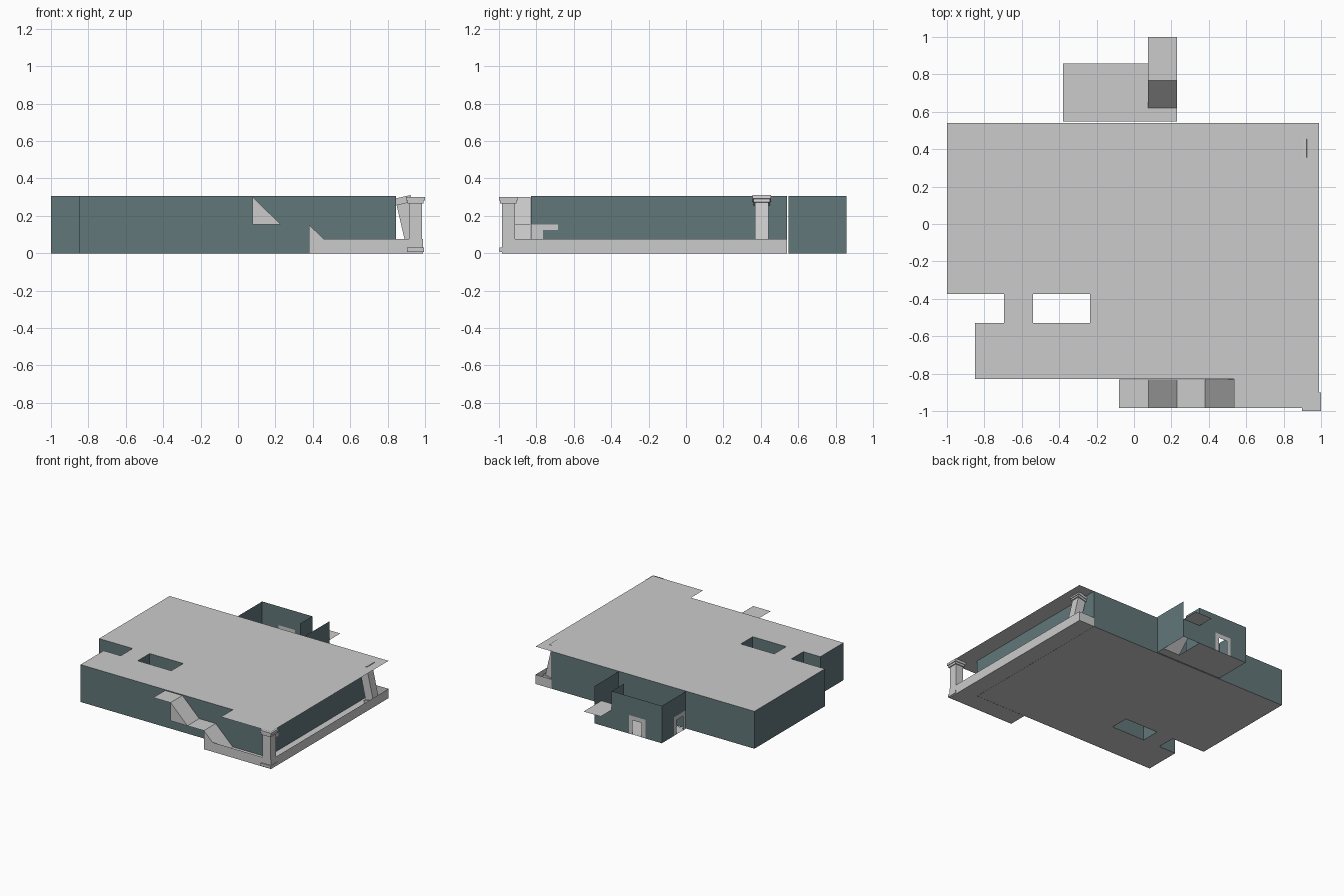
import bpy, bmesh, math
from mathutils import Matrix, Vector

if "Cube" in bpy.data.objects:
    bpy.data.objects.remove(bpy.data.objects["Cube"])


def material(name, rgb):
    m = bpy.data.materials.new(name)
    m.diffuse_color = (*rgb, 1)
    m.use_nodes = True
    m.node_tree.nodes["Principled BSDF"].inputs["Base Color"].default_value = m.diffuse_color
    return m


GREY = material("pale_grey", (0.6, 0.6, 0.6))
TEAL = material("slate_teal", (0.122, 0.184, 0.195))


def finish(name, bm, mat):
    me = bpy.data.meshes.new(name)
    bm.to_mesh(me)
    bm.free()
    me.materials.append(mat)
    ob = bpy.data.objects.new(name, me)
    bpy.context.collection.objects.link(ob)
    return ob


def sheet(name, rects, z, mat=GREY):
    """Flat horizontal sheet made of x0, y0, x1, y1 rectangles."""
    bm = bmesh.new()
    for x0, y0, x1, y1 in rects:
        bm.faces.new([bm.verts.new((x, y, z)) for x, y in
                      ((x0, y0), (x1, y0), (x1, y1), (x0, y1))])
    bmesh.ops.remove_doubles(bm, verts=bm.verts, dist=0.0005)
    return finish(name, bm, mat)


def wall(name, path, z0, z1, mat=TEAL, closed=False):
    """Vertical sheet standing on a plan path."""
    bm = bmesh.new()
    low = [bm.verts.new((x, y, z0)) for x, y in path]
    top = [bm.verts.new((x, y, z1)) for x, y in path]
    n = len(path)
    for i in range(n if closed else n - 1):
        j = (i + 1) % n
        bm.faces.new((low[i], low[j], top[j], top[i]))
    return finish(name, bm, mat)


def prism(name, profile, y0, y1):
    """Solid made from an x-z profile pushed along y."""
    bm = bmesh.new()
    f = bm.faces.new([bm.verts.new((x, y0, z)) for x, z in profile])
    r = bmesh.ops.extrude_face_region(bm, geom=[f])
    vs = [v for v in r["geom"] if isinstance(v, bmesh.types.BMVert)]
    bmesh.ops.translate(bm, verts=vs, vec=(0, y1 - y0, 0))
    bmesh.ops.recalc_face_normals(bm, faces=bm.faces)
    return finish(name, bm, GREY)


H = 0.307   # wall height
M = 0.1525  # half storey

# Floor and roof slabs of the main block, with the notch and light well
main = [(-1, -0.375, 0.99, 0.54), (-0.695, -0.53, -0.54, -0.375),
        (-0.235, -0.53, 0.99, -0.375), (-0.85, -0.83, 0.99, -0.53)]
sheet("floor", main + [(0.38, -0.985, 0.99, -0.83)], 0.001)
sheet("roof", main + [(0.535, -0.985, 0.99, -0.83)], H)

# Outer walls and light well walls
wall("outer_wall", [(-1, 0.54), (-1, -0.375), (-0.695, -0.375), (-0.695, -0.53),
                    (-0.85, -0.53), (-0.85, -0.83), (0.845, -0.83), (0.845, 0.54)],
     0, H, closed=True)
wall("light_well", [(-0.54, -0.53), (-0.54, -0.375), (-0.235, -0.375), (-0.235, -0.53)],
     0, H, closed=True)

# Low parapet round the walkway
wall("parapet", [(0.38, -0.985), (0.99, -0.985), (0.99, 0.54), (0.845, 0.54)],
     0, 0.077, GREY)

# Front ramps, landing and upper ledge
prism("lower_ramp", [(0.38, 0.002), (0.535, 0.002), (0.38, M)], -0.985, -0.832)
prism("upper_ramp", [(0.077, M), (0.23, M), (0.077, 0.302)], -0.985, -0.832)
sheet("front_landing", [(0.23, -0.985, 0.38, -0.832)], M)
sheet("upper_ledge", [(-0.08, -0.985, 0.077, -0.832)], 0.301)

# Door surround on the side wall
wall("side_door_post", [(0.85, -0.83), (0.85, -0.765)], 0.002, 0.125, GREY)
wall("side_door_head", [(0.85, -0.83), (0.85, -0.685)], 0.125, M, GREY)

# Open-topped back room: teal walls around the doorways
A, B, Y0, Y1 = -0.38, 0.075, 0.548, 0.857
sheet("back_room_floor", [(A, Y0, B, Y1)], 0.001)
wall("back_room_upper_wall", [(A, Y0), (A, Y1), (B, Y1)], M, H)
wall("back_room_corner", [(A, 0.70), (A, Y1), (-0.23, Y1)], 0, M)
wall("back_room_end", [(-0.08, Y1), (0.23, Y1)], 0, M)
wall("back_room_side", [(B, 0.70), (B, Y1)], 0, H)


def door_frame(name, a, b):
    """Grey surround with an opening, between two plan points."""
    a, b = Vector(a), Vector(b)
    p, q = a.lerp(b, 0.24), a.lerp(b, 0.76)
    wall(name + "_left", [a, p], 0, M, GREY)
    wall(name + "_right", [q, b], 0, M, GREY)
    wall(name + "_head", [p, q], 0.118, M, GREY)


door_frame("back_door", (-0.23, Y1), (-0.08, Y1))
door_frame("left_door", (A, Y0), (A, 0.70))

# Back passage with ramp up to a projecting landing
sheet("passage_floor", [(B, Y0, 0.23, 0.62)], 0.001)
wall("passage_wall", [(0.23, Y0), (0.23, Y1)], 0, H)
sheet("back_landing", [(B, 0.768, 0.23, 1.0)], M)
bm = bmesh.new()
bm.faces.new([bm.verts.new(c) for c in ((B, 0.62, 0.001), (0.23, 0.62, 0.001),
                                       (0.23, 0.768, M), (B, 0.768, M))])
finish("back_ramp", bm, GREY)


def column(name, x, y, z, lean):
    """Square column with base, necking and cap."""
    bm = bmesh.new()
    for half, z0, z1 in ((0.046, 0.008, 0.03), (0.035, 0.03, 0.265),
                         (0.044, 0.265, 0.282), (0.05, 0.282, 0.302)):
        bmesh.ops.create_cube(bm, size=1, matrix=Matrix.Translation((0, 0, (z0 + z1) / 2))
                              @ Matrix.Diagonal((half * 2, half * 2, z1 - z0, 1)))
    ob = finish(name, bm, GREY)
    ob.location = (x, y, z)
    ob.rotation_euler = (0, math.radians(lean), 0)


column("corner_column", 0.949, -0.95, 0, 0)
column("leaning_column", 0.942, 0.405, 0.006, -13)
